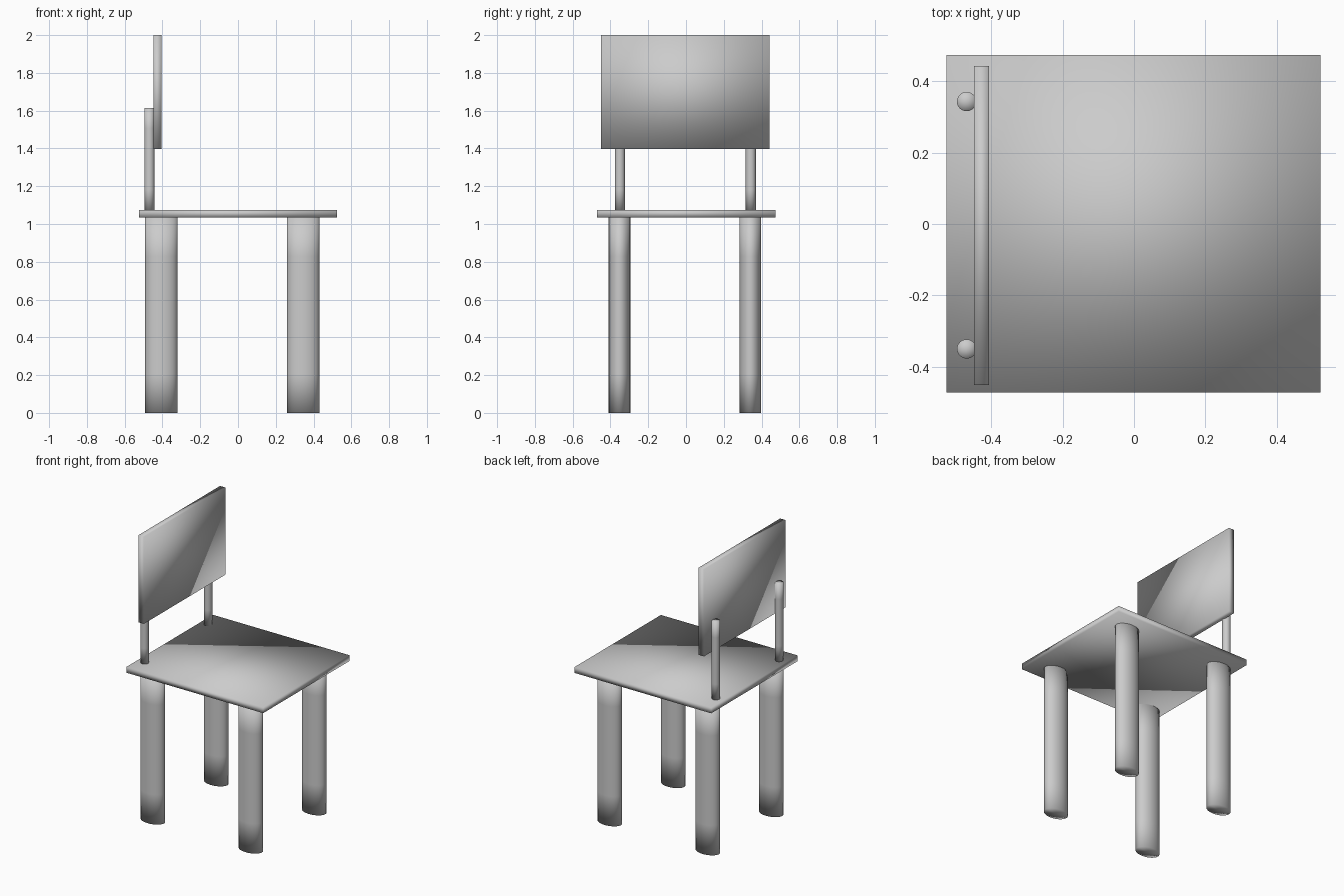
import bpy, bmesh
from math import cos, sin, tau

if "Cube" in bpy.data.objects:
    bpy.data.objects.remove(bpy.data.objects["Cube"], do_unlink=True)

GREY = (0.6, 0.6, 0.6, 1)
grey = bpy.data.materials.new("plain grey")
grey.use_nodes = True
grey.diffuse_color = GREY
grey.node_tree.nodes["Principled BSDF"].inputs["Base Color"].default_value = GREY


def finish(name, bm):
    """Turn a bmesh into a fully smooth grey object."""
    bmesh.ops.recalc_face_normals(bm, faces=bm.faces)
    for face in bm.faces:
        face.smooth = True
    mesh = bpy.data.meshes.new(name)
    bm.to_mesh(mesh)
    bm.free()
    mesh.materials.append(grey)
    obj = bpy.data.objects.new(name, mesh)
    bpy.context.collection.objects.link(obj)


def slab(name, low, high):
    """Box between two corners."""
    bm = bmesh.new()
    bmesh.ops.create_cube(bm, size=1)
    for v in bm.verts:
        v.co = [(a + b) / 2 + c * (b - a) for a, b, c in zip(low, high, v.co)]
    finish(name, bm)


def column(name, x, y, rx, ry, bottom, top, sides=32, levels=5):
    """Upright elliptical cylinder with even rings and fan caps."""
    bm = bmesh.new()
    rings = []
    for i in range(levels + 1):
        z = bottom + (top - bottom) * i / levels
        rings.append([bm.verts.new((x + rx * cos(tau * k / sides),
                                    y + ry * sin(tau * k / sides), z))
                      for k in range(sides)])
    for lower, upper in zip(rings, rings[1:]):
        for k in range(sides):
            n = (k + 1) % sides
            bm.faces.new((lower[k], lower[n], upper[n], upper[k]))
    for ring, z in ((rings[0], bottom), (rings[-1], top)):
        centre = bm.verts.new((x, y, z))
        for k in range(sides):
            bm.faces.new((ring[k], ring[(k + 1) % sides], centre))
    finish(name, bm)


# Seat and backrest panel
slab("seat", (-0.525, -0.472, 1.035), (0.523, 0.474, 1.075))
slab("backrest", (-0.448, -0.451, 1.397), (-0.406, 0.443, 2.0))

# Four oval legs
for end, x in (("right", -0.406), ("left", 0.345)):
    for side, y in (("front", -0.352), ("back", 0.341)):
        column(f"{side}_{end}_leg", x, y, 0.086, 0.057, 0, 1.036)

# Thin posts holding the backrest
for side, y in (("front", -0.350), ("back", 0.343)):
    column(f"{side}_backrest_post", -0.469, y, 0.027, 0.027, 1.075, 1.614)
